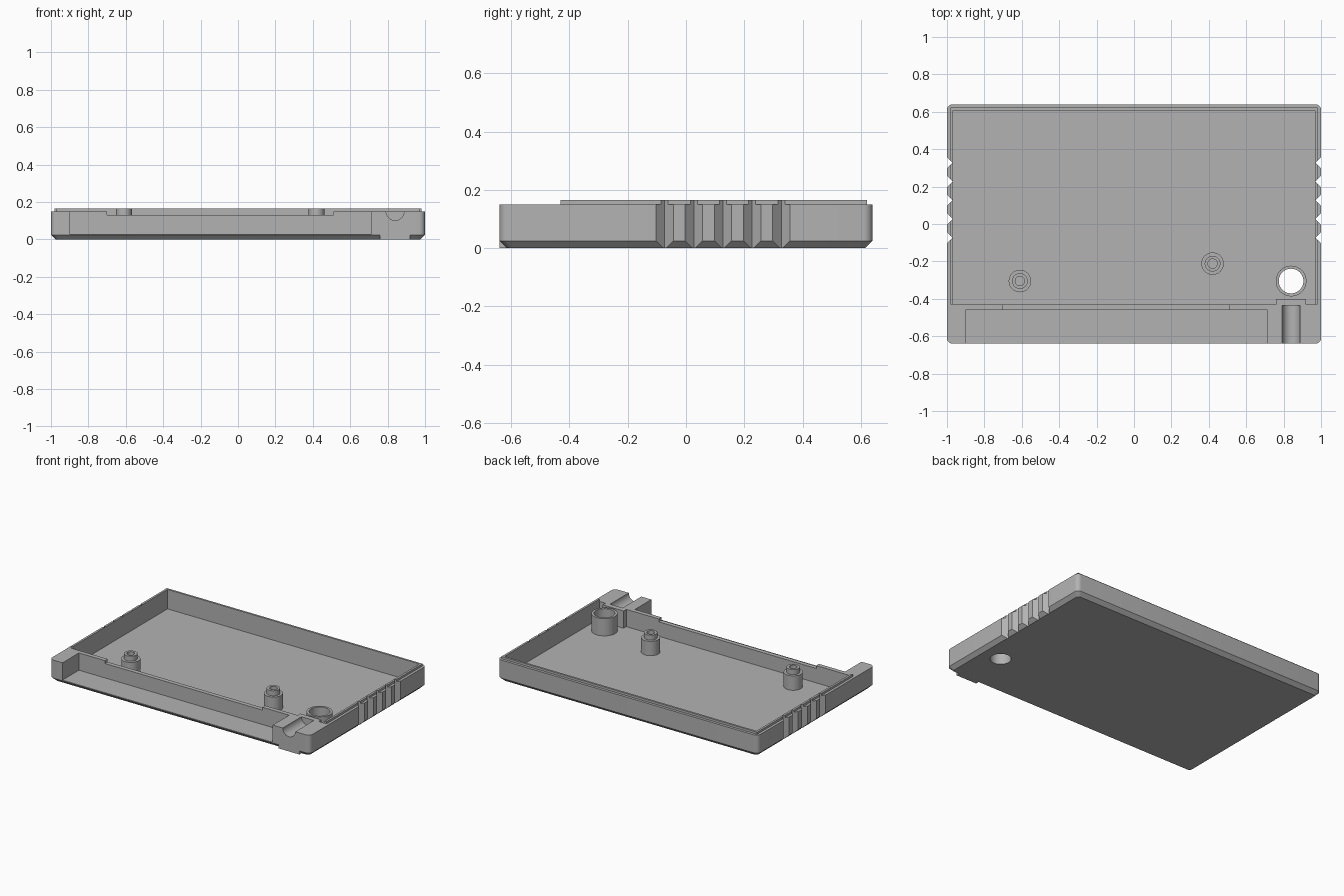
import bpy
import bmesh
from math import cos, sin, pi, radians

cube = bpy.data.objects.get("Cube")
if cube:
    bpy.data.objects.remove(cube, do_unlink=True)

grey = bpy.data.materials.new("plain grey")
grey.use_nodes = True
colour = (0.45, 0.45, 0.45, 1)
grey.diffuse_color = colour
grey.node_tree.nodes["Principled BSDF"].inputs["Base Color"].default_value = colour


def loft(name, loops):
    """Closed solid through a stack of matching point loops."""
    bm = bmesh.new()
    rings = [[bm.verts.new(p) for p in loop] for loop in loops]
    n = len(rings[0])
    bm.faces.new(rings[0])
    bm.faces.new(rings[-1])
    for a, b in zip(rings, rings[1:]):
        for i in range(n):
            j = (i + 1) % n
            bm.faces.new((a[i], a[j], b[j], b[i]))
    bmesh.ops.recalc_face_normals(bm, faces=bm.faces)
    mesh = bpy.data.meshes.new(name)
    bm.to_mesh(mesh)
    bm.free()
    mesh.materials.append(grey)
    obj = bpy.data.objects.new(name, mesh)
    bpy.context.collection.objects.link(obj)
    return obj


def prism(name, points, z0, z1):
    return loft(name, [[(x, y, z) for x, y in points] for z in (z0, z1)])


def box(name, x0, x1, y0, y1, z0, z1):
    return prism(name, [(x0, y0), (x1, y0), (x1, y1), (x0, y1)], z0, z1)


def circle(x, y, r, n=40):
    return [(x + r * cos(2 * pi * i / n), y + r * sin(2 * pi * i / n)) for i in range(n)]


def rounded(hx, hy, r, z, steps=6):
    pts = []
    for k, (sx, sy) in enumerate([(1, 1), (-1, 1), (-1, -1), (1, -1)]):
        for i in range(steps + 1):
            a = pi / 2 * (k + i / steps)
            pts.append((sx * (hx - r) + r * cos(a), sy * (hy - r) + r * sin(a), z))
    return pts


def combine(target, tool, operation):
    """Apply a boolean and discard the tool."""
    tool.hide_render = True
    bpy.context.view_layer.objects.active = target
    mod = target.modifiers.new("shape", "BOOLEAN")
    mod.operation, mod.object, mod.solver = operation, tool, "EXACT"
    bpy.ops.object.modifier_apply(modifier=mod.name)
    bpy.data.objects.remove(tool, do_unlink=True)


def smooth(obj):
    bpy.ops.object.select_all(action="DESELECT")
    obj.select_set(True)
    bpy.context.view_layer.objects.active = obj
    bpy.ops.object.shade_smooth_by_angle(angle=radians(25))


FLOOR, RIM, LIP = 0.03, 0.15, 0.165
HOLE_X, HOLE_Y = 0.84, -0.305

# Tray with chamfered underside and raised locating lip
tray = loft("case_tray", [rounded(0.975, 0.615, 0.02, 0),
                          rounded(1, 0.64, 0.03, 0.025),
                          rounded(1, 0.64, 0.03, RIM)])
combine(tray, box("lip", -0.982, 0.982, -0.43, 0.622, 0.1, LIP), "UNION")
combine(tray, box("cavity", -0.967, 0.967, -0.43, 0.608, FLOOR, 0.3), "DIFFERENCE")

# Open connector bay and lowered part of the wall behind it
combine(tray, box("bay", -0.9, 0.715, -0.8, -0.46, FLOOR, 0.3), "DIFFERENCE")
combine(tray, box("wall_notch", -0.7, 0.51, -0.5, -0.4, 0.13, 0.3), "DIFFERENCE")

# Cord block, squared off at the bottom front, with half-round channel
combine(tray, box("cord_block", 0.76, 0.92, -0.64, -0.4, 0, RIM), "UNION")
channel = loft("channel", [[(x, y, z) for x, z in circle(HOLE_X, RIM, 0.048)]
                           for y in (-0.8, -0.435)])
combine(tray, channel, "DIFFERENCE")

# Cord eyelet through the floor
combine(tray, prism("eyelet", circle(HOLE_X, HOLE_Y, 0.082), 0.01, RIM), "UNION")
combine(tray, prism("eyelet_hole", circle(HOLE_X, HOLE_Y, 0.066), -0.1, 0.3), "DIFFERENCE")

# Finger grip grooves on both sides
for side in (-1, 1):
    for i in range(5):
        y = -0.073 + 0.1 * i
        groove = prism("groove", [(side * 0.97, y), (side * 1.01, y - 0.04),
                                  (side * 1.01, y + 0.04)], -0.1, 0.3)
        combine(tray, groove, "DIFFERENCE")
smooth(tray)

# Stepped screw posts
for name, x, y in (("right_post", -0.61, -0.305), ("left_post", 0.42, -0.212)):
    levels = [(0.06, FLOOR - 0.005), (0.06, 0.13), (0.042, 0.13),
              (0.042, LIP), (0.025, LIP), (0.025, 0.05)]
    post = loft(name, [[(px, py, z) for px, py in circle(x, y, r)] for r, z in levels])
    smooth(post)
